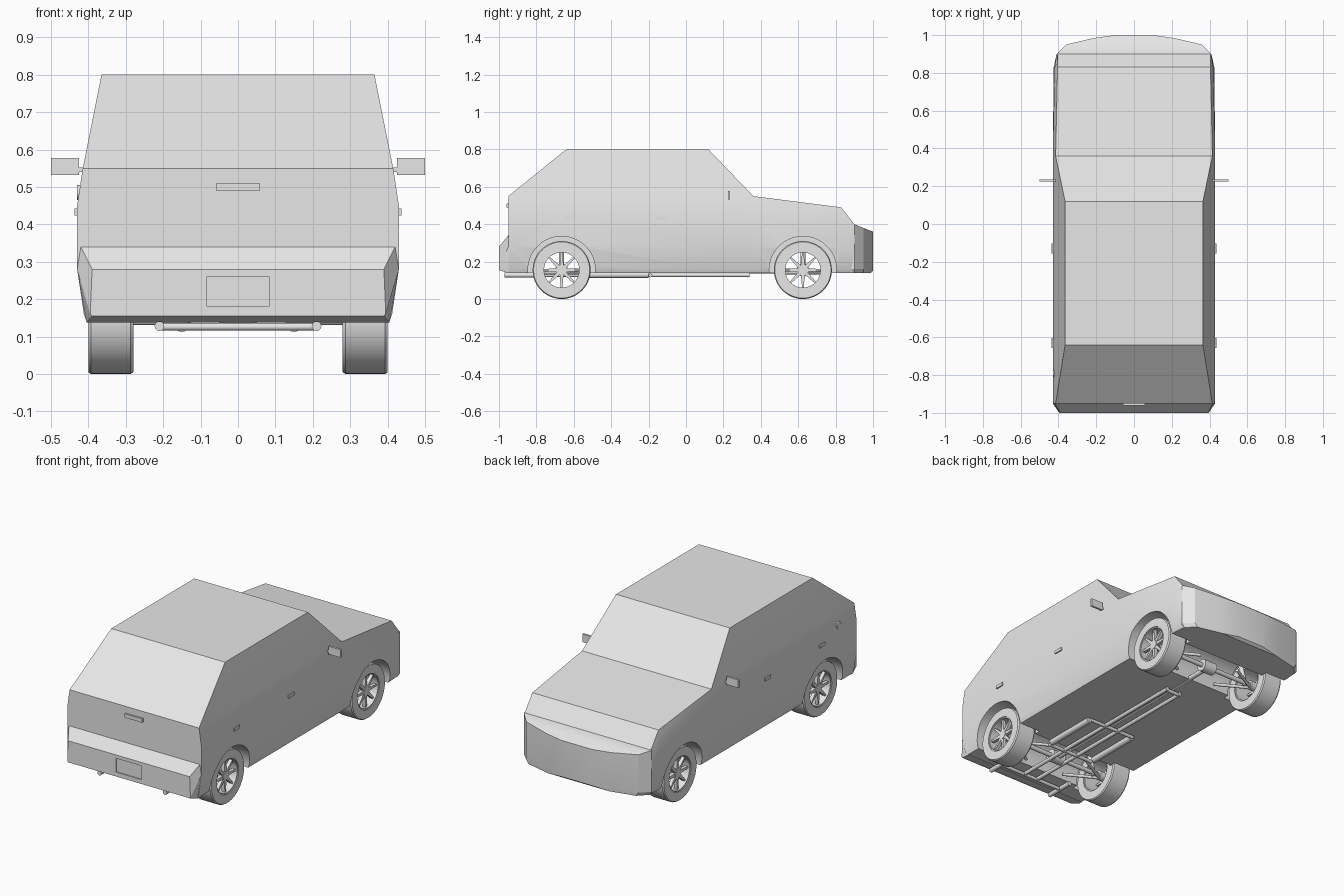
import bpy, bmesh, math
from mathutils import Vector, Matrix

cube = bpy.data.objects.get("Cube")
if cube:
    bpy.data.objects.remove(cube, do_unlink=True)

grey = bpy.data.materials.new("plain_grey")
grey.use_nodes = True
grey.diffuse_color = (0.8, 0.8, 0.8, 1)
grey.node_tree.nodes["Principled BSDF"].inputs["Base Color"].default_value = (0.8, 0.8, 0.8, 1)


def finish(name, bm, angle=25):
    bmesh.ops.recalc_face_normals(bm, faces=bm.faces)
    mesh = bpy.data.meshes.new(name)
    bm.to_mesh(mesh)
    bm.free()
    mesh.materials.append(grey)
    mesh.shade_smooth()
    mesh.set_sharp_from_angle(angle=math.radians(angle))
    ob = bpy.data.objects.new(name, mesh)
    bpy.context.collection.objects.link(ob)
    return ob


def loft(name, stations):
    """Skin mirrored half sections, each given as (y, [(half width, z), ...])."""
    bm = bmesh.new()
    rings = []
    for y, pts in stations:
        ring = [(w, y, z) for w, z in pts] + [(-w, y, z) for w, z in reversed(pts)]
        rings.append([bm.verts.new(p) for p in ring])
    n = len(rings[0])
    for a, b in zip(rings, rings[1:]):
        for i in range(n):
            j = (i + 1) % n
            bm.faces.new((a[i], a[j], b[j], b[i]))
    bm.faces.new(rings[0])
    bm.faces.new(rings[-1])
    bmesh.ops.remove_doubles(bm, verts=bm.verts, dist=0.0005)
    return finish(name, bm)


def box(name, centre, size):
    bm = bmesh.new()
    bmesh.ops.create_cube(bm, size=1, matrix=Matrix.Translation(centre) @ Matrix.Diagonal((*size, 1)))
    return finish(name, bm)


def rod(name, p, q, r, segments=16):
    p, q = Vector(p), Vector(q)
    d = q - p
    m = Matrix.Translation((p + q) / 2) @ d.to_track_quat('Z', 'Y').to_matrix().to_4x4()
    bm = bmesh.new()
    bmesh.ops.create_cone(bm, cap_ends=True, segments=segments, radius1=r, radius2=r,
                          depth=d.length, matrix=m)
    return finish(name, bm, 40)


def cut(target, cutters):
    for c in cutters:
        mod = target.modifiers.new("cut", 'BOOLEAN')
        mod.operation = 'DIFFERENCE'
        mod.solver = 'EXACT'
        mod.object = c
    bpy.context.view_layer.update()
    dg = bpy.context.evaluated_depsgraph_get()
    mesh = bpy.data.meshes.new_from_object(target.evaluated_get(dg))
    target.modifiers.clear()
    target.data = mesh
    mesh.shade_smooth()
    mesh.set_sharp_from_angle(angle=math.radians(25))
    for c in cutters:
        bpy.data.objects.remove(c, do_unlink=True)


AXLES = {"rear": -0.665, "front": 0.625}
HUB = 0.155
SIDES = {"left": 1, "right": -1}

# Body shell
lower = [(0.405, 0.14), (0.412, 0.16), (0.43, 0.28), (0.43, 0.45), (0.415, 0.55)]
belt, roof = [(0.415, 0.55)], [(0.365, 0.80)]
body = loft("body", [
    (-0.95, lower + belt),
    (-0.64, lower + roof),
    (0.12, lower + roof),
    (0.36, lower + belt),
    (0.83, [(0.40, 0.14), (0.41, 0.16), (0.425, 0.28), (0.42, 0.42), (0.41, 0.47), (0.405, 0.49)]),
    (0.90, [(0.395, 0.14), (0.405, 0.16), (0.41, 0.26), (0.41, 0.34), (0.406, 0.39), (0.405, 0.40)]),
])

# Wheel arches, open between the two sides behind the wheels
cutters = []
for y in AXLES.values():
    cutters.append(rod("arch_tunnel", (-0.35, y, HUB), (0.35, y, HUB), 0.145, 40))
    for s in SIDES.values():
        cutters.append(rod("arch_cutter", (s * 0.27, y, HUB), (s * 0.6, y, HUB), 0.18, 48))
cut(body, cutters)

# Bumpers
rear_bumper = loft("rear_bumper", [
    (-1.0, [(0.39, 0.155), (0.395, 0.16), (0.39, 0.28)]),
    (-0.95, [(0.405, 0.138), (0.43, 0.28), (0.42, 0.34)]),
    (-0.93, [(0.405, 0.138), (0.43, 0.28), (0.42, 0.34)]),
])
cut(rear_bumper, [box("plate_cutter", (0, -1.0, 0.22), (0.165, 0.012, 0.08))])
plan = [(0.88, 0.405), (0.90, 0.41), (0.95, 0.36), (0.985, 0.21), (1.0, 0.10)]
loft("front_bumper", [
    (y, [(w - 0.015, 0.138 if y < 1 else 0.15), (w, 0.16), (w, 0.40 - max(0, y - 0.9) * 0.4)])
    for y, w in plan])

# Rear hatch handle and fuel cap
box("hatch_handle", (0, -0.953, 0.50), (0.115, 0.014, 0.022))
rod("fuel_cap", (-0.42, -0.79, 0.485), (-0.43, -0.79, 0.485), 0.02, 20)


def lathe(name, profile, y, s):
    """Spin a closed (x, radius) outline about the wheel axis."""
    bm = bmesh.new()
    verts = [bm.verts.new((s * x, y, HUB + r)) for x, r in profile]
    edges = [bm.edges.new((v, verts[i - 1])) for i, v in enumerate(verts)]
    bmesh.ops.spin(bm, geom=verts + edges, cent=(0, y, HUB), axis=(1, 0, 0),
                   angle=math.tau, steps=48, use_merge=True)
    bmesh.ops.remove_doubles(bm, verts=bm.verts, dist=0.0001)
    return finish(name, bm, 35)


def spokes(name, y, s):
    bm = bmesh.new()
    for k in range(8):
        turn = Matrix.Translation((s * 0.375, y, HUB)) @ Matrix.Rotation(k * math.tau / 8, 4, 'X')
        made = bmesh.ops.create_cube(bm, size=1)["verts"]
        for v in made:
            outer = v.co.z > 0
            v.co = turn @ Vector((v.co.x * 0.02, v.co.y * (0.008 if outer else 0.022),
                                  0.102 if outer else 0.015))
    return finish(name, bm)


tyre = [(0.28, 0.10), (0.28, 0.15), (0.287, 0.155), (0.393, 0.155), (0.40, 0.15), (0.40, 0.10)]
rim = [(0.285, 0.094), (0.285, 0.102), (0.395, 0.102), (0.395, 0.094)]

for side, s in SIDES.items():
    # Wheels and their suspension arms
    for end, y in AXLES.items():
        tag = f"{end}_{side}"
        lathe(tag + "_tyre", tyre, y, s)
        lathe(tag + "_rim", rim, y, s)
        spokes(tag + "_spokes", y, s)
        rod(tag + "_hub", (s * 0.30, y, HUB), (s * 0.387, y, HUB), 0.026, 20)
        for dy in (-0.1, 0.1):
            rod(tag + "_arm", (s * 0.31, y, 0.14), (s * 0.13, y + dy, 0.14), 0.009, 10)
        rod(tag + "_damper", (s * 0.27, y, 0.14), (s * 0.23, y, 0.29), 0.014, 12)

    # Mirrors and door handles
    box(side + "_mirror", (s * 0.4625, 0.23, 0.555), (0.075, 0.012, 0.046))
    box(side + "_mirror_arm", (s * 0.418, 0.23, 0.546), (0.03, 0.01, 0.012))
    for name, y in (("rear", -0.63), ("front", -0.13)):
        box(f"{name}_{side}_door_handle", (s * 0.43, y, 0.433), (0.014, 0.052, 0.018))

    # Exhaust on each side
    rod(side + "_tailpipe", (s * 0.21, -0.97, 0.128), (s * 0.21, -0.80, 0.128), 0.013)
    rod(side + "_muffler", (s * 0.15, -0.52, 0.13), (s * 0.15, -0.20, 0.13), 0.018)
    rod(side + "_long_pipe", (s * 0.045, -0.88, 0.128), (s * 0.045, 0.34, 0.128), 0.011)

# Exhaust cross pipes
for y, half in ((-0.88, 0.21), (-0.54, 0.15), (-0.19, 0.15), (0.33, 0.045)):
    rod("cross_pipe", (-half, y, 0.126), (half, y, 0.126), 0.010)

# Axles, drive shaft and differential
for end, y in AXLES.items():
    rod(end + "_axle", (-0.31, y, HUB), (0.31, y, HUB), 0.013)
    rod(end + "_differential", (-0.04, y, HUB), (0.04, y, HUB), 0.035, 20)
rod("drive_shaft", (0, AXLES["rear"], 0.15), (0, AXLES["front"], 0.15), 0.014)
